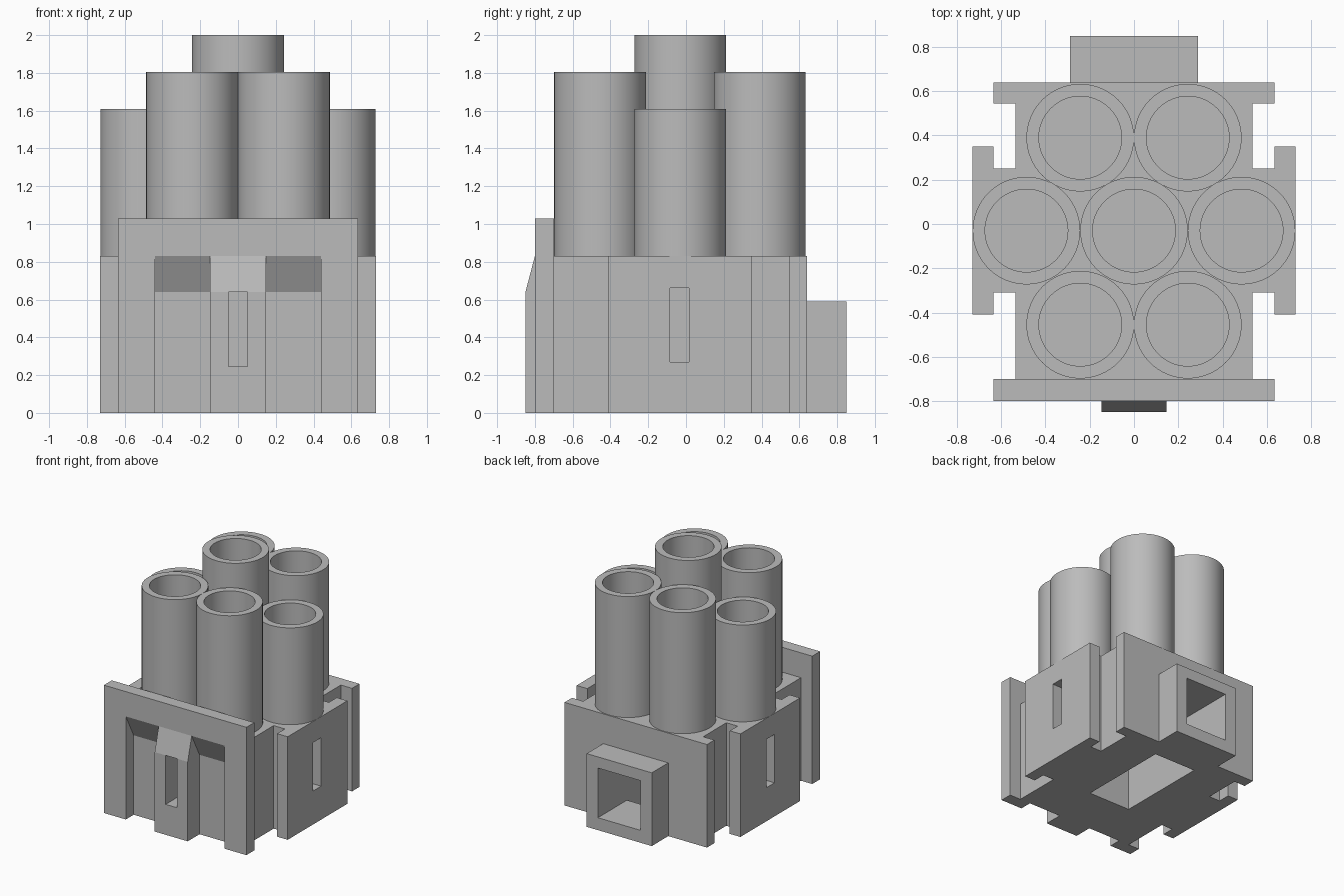
import bpy, bmesh
from mathutils import Vector

cube = bpy.data.objects.get("Cube")
if cube:
    bpy.data.objects.remove(cube, do_unlink=True)

grey = bpy.data.materials.new("plain grey")
grey.use_nodes = True
colour = (0.5, 0.5, 0.5, 1)
grey.diffuse_color = colour
grey.node_tree.nodes["Principled BSDF"].inputs["Base Color"].default_value = colour


def prism(name, points, direction):
    """Extrude a closed outline along a direction."""
    bm = bmesh.new()
    face = bm.faces.new([bm.verts.new(p) for p in points])
    ext = bmesh.ops.extrude_face_region(bm, geom=[face])
    moved = [v for v in ext["geom"] if isinstance(v, bmesh.types.BMVert)]
    bmesh.ops.translate(bm, verts=moved, vec=Vector(direction))
    bmesh.ops.recalc_face_normals(bm, faces=bm.faces)
    mesh = bpy.data.meshes.new(name)
    bm.to_mesh(mesh)
    bm.free()
    mesh.materials.append(grey)
    obj = bpy.data.objects.new(name, mesh)
    bpy.context.collection.objects.link(obj)
    return obj


def box(name, x0, x1, y0, y1, z0, z1):
    return prism(name, [(x0, y0, z0), (x1, y0, z0), (x1, y1, z0), (x0, y1, z0)],
                 (0, 0, z1 - z0))


def side_prism(name, half_width, profile):
    return prism(name, [(-half_width, y, z) for y, z in profile], (2 * half_width, 0, 0))


def cut(target, cutters):
    bpy.context.view_layer.objects.active = target
    for c in cutters:
        mod = target.modifiers.new("cut", "BOOLEAN")
        mod.operation, mod.solver, mod.object = "DIFFERENCE", "EXACT", c
        bpy.ops.object.modifier_apply(modifier=mod.name)


top = 0.83

# Body block with back flange and T-shaped side rails, as one plan outline
half = [(0.535, -0.70), (0.535, -0.31), (0.635, -0.31), (0.635, -0.41),
        (0.73, -0.41), (0.73, 0.35), (0.635, 0.35), (0.635, 0.25),
        (0.535, 0.25), (0.535, 0.545), (0.635, 0.545), (0.635, 0.64)]
outline = half + [(-x, y) for x, y in reversed(half)]
body = prism("body", [(x, y, 0) for x, y in outline], (0, 0, top))

# Tall front panel, square socket at the back, wedge-topped front clip
panel = box("front_panel", -0.635, 0.635, -0.80, -0.70, 0, 1.03)
socket = box("back_socket", -0.29, 0.29, 0.64, 0.85, 0, 0.59)
clip = side_prism("front_clip", 0.147,
                  [(-0.85, 0), (-0.70, 0), (-0.70, top), (-0.80, top), (-0.85, 0.64)])

# Cutters: panel recess, duct from socket to underside, latch slots
recess = side_prism("recess_cutter", 0.44,
                    [(-0.9, -0.1), (-0.69, -0.1), (-0.69, 0.64), (-0.70, 0.64),
                     (-0.80, top), (-0.9, top)])
duct = box("duct_cutter", -0.19, 0.19, -0.29, 0.9, 0.1, 0.5)
shaft = box("shaft_cutter", -0.19, 0.19, -0.29, 0.48, -0.1, 0.5)
front_slot = box("front_slot_cutter", -0.05, 0.05, -0.9, -0.55, 0.245, 0.64)
side_slots = [box("side_slot_cutter", min(s * 0.5, s * 0.8), max(s * 0.5, s * 0.8),
                  -0.085, 0.015, 0.27, 0.66) for s in (-1, 1)]

cut(panel, [recess])
cut(socket, [duct])
cut(clip, [front_slot])
cut(body, [duct, shaft, front_slot] + side_slots)
for c in [recess, duct, shaft, front_slot] + side_slots:
    bpy.data.objects.remove(c, do_unlink=True)


# Open tubes, taller toward the middle
def tube(name, x, y, height):
    bpy.ops.mesh.primitive_cylinder_add(vertices=64, radius=0.243, depth=height - top,
                                        location=(x, y, (height + top) / 2))
    obj = bpy.context.object
    obj.name = name
    obj.data.materials.append(grey)
    bm = bmesh.new()
    bm.from_mesh(obj.data)
    bm.faces.ensure_lookup_table()
    rim = max(bm.faces, key=lambda f: f.calc_center_median().z)
    bmesh.ops.inset_region(bm, faces=[rim], thickness=0.056)
    bore = bmesh.ops.extrude_face_region(bm, geom=[rim])
    verts = [v for v in bore["geom"] if isinstance(v, bmesh.types.BMVert)]
    bmesh.ops.translate(bm, verts=verts, vec=(0, 0, top + 0.01 - height))
    if rim.is_valid:
        bmesh.ops.delete(bm, geom=[rim], context="FACES_ONLY")
    bmesh.ops.recalc_face_normals(bm, faces=bm.faces)
    bm.to_mesh(obj.data)
    bm.free()
    bpy.ops.object.shade_smooth_by_angle()


tube("centre_tube", 0, -0.03, 2.0)
for side, s in (("left", 1), ("right", -1)):
    tube(side + "_tube", s * 0.486, -0.03, 1.61)
    tube("back_" + side + "_tube", s * 0.243, 0.39, 1.805)
    tube("front_" + side + "_tube", s * 0.243, -0.455, 1.805)
